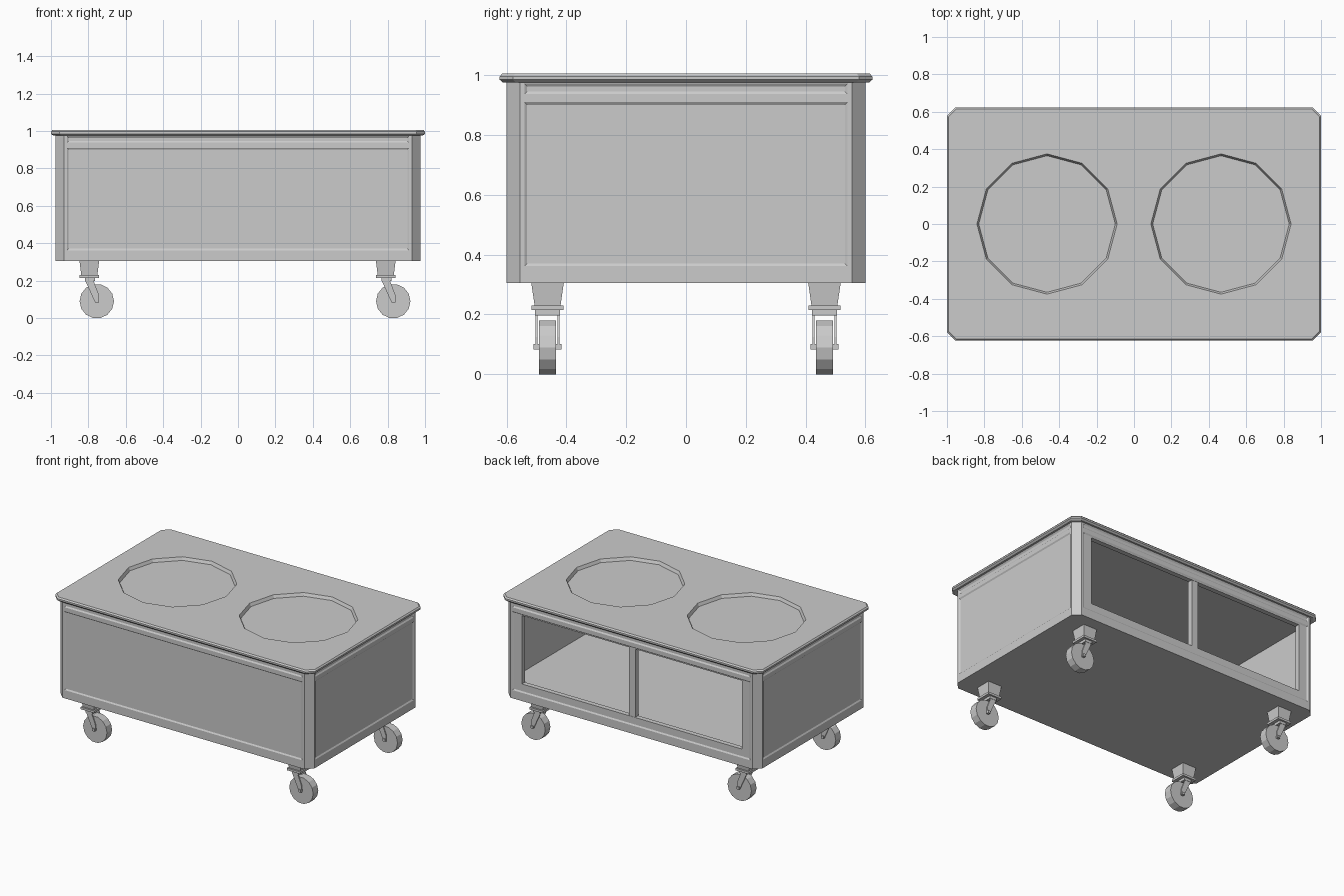
import bpy, bmesh, math

if "Cube" in bpy.data.objects:
    bpy.data.objects.remove(bpy.data.objects["Cube"])

grey = bpy.data.materials.new("plain_grey")
grey.diffuse_color = (0.6, 0.6, 0.6, 1)
grey.use_nodes = True
grey.node_tree.nodes["Principled BSDF"].inputs["Base Color"].default_value = grey.diffuse_color


def loft(name, rings):
    """Closed solid skinned through matching rings of points."""
    bm = bmesh.new()
    loops = [[bm.verts.new(p) for p in r] for r in rings]
    n = len(loops[0])
    for a, b in zip(loops, loops[1:]):
        for i in range(n):
            j = (i + 1) % n
            bm.faces.new((a[i], a[j], b[j], b[i]))
    bm.faces.new(loops[0])
    bm.faces.new(loops[-1])
    bmesh.ops.recalc_face_normals(bm, faces=bm.faces)
    me = bpy.data.meshes.new(name)
    bm.to_mesh(me)
    bm.free()
    me.materials.append(grey)
    ob = bpy.data.objects.new(name, me)
    bpy.context.collection.objects.link(ob)
    return ob


def rect(cx, cy, hx, hy, z):
    return [(cx - hx, cy - hy, z), (cx + hx, cy - hy, z),
            (cx + hx, cy + hy, z), (cx - hx, cy + hy, z)]


def octagon(hx, hy, c, z):
    return [(-hx + c, -hy, z), (hx - c, -hy, z), (hx, -hy + c, z), (hx, hy - c, z),
            (hx - c, hy, z), (-hx + c, hy, z), (-hx, hy - c, z), (-hx, -hy + c, z)]


def ngon(cx, cy, r, z, n):
    return [(cx + r * math.cos(2 * math.pi * i / n),
             cy + r * math.sin(2 * math.pi * i / n), z) for i in range(n)]


def box(name, x0, x1, y0, y1, z0, z1):
    c = ((x0 + x1) / 2, (y0 + y1) / 2, (x1 - x0) / 2, (y1 - y0) / 2)
    return loft(name, [rect(*c, z0), rect(*c, z1)])


def cut(ob, cutters):
    """Subtract the cutters, bake the result and remove them."""
    for c in cutters:
        c.hide_render = True
        m = ob.modifiers.new("cut", 'BOOLEAN')
        m.operation, m.solver, m.object = 'DIFFERENCE', 'EXACT', c
    bpy.context.view_layer.update()
    dg = bpy.context.evaluated_depsgraph_get()
    me = bpy.data.meshes.new_from_object(ob.evaluated_get(dg))
    ob.modifiers.clear()
    ob.data = me
    me.materials.clear()
    me.materials.append(grey)
    for p in me.polygons:
        p.material_index = 0
    for c in cutters:
        bpy.data.objects.remove(c)


# Cabinet body with chamfered corners
BX, BY, Z0, Z1 = 0.975, 0.6, 0.305, 0.98
body = loft("cabinet_body", [octagon(BX, BY, 0.045, z) for z in (Z0, Z1)])


# Shallow bevelled recess on one side of the body
def recess(axis, sign, half, z0, z1):
    d = BY if axis == 'y' else BX
    rings = []
    for off, inset in ((0.006, -0.009), (-0.006, 0.009)):
        h, a, b, s = half - inset, z0 + inset, z1 - inset, sign * (d + off)
        pts = [(-h, a), (h, a), (h, b), (-h, b)]
        rings.append([(u, s, z) if axis == 'y' else (s, u, z) for u, z in pts])
    return loft("recess_cutter", rings)


cutters = []
for axis, half in (('y', 0.915), ('x', 0.54)):
    for sign in (-1, 1):
        cutters.append(recess(axis, sign, half, 0.362, 0.91))
        cutters.append(recess(axis, sign, half, 0.937, 0.972))
# Hollow interior and rear opening
cutters.append(box("interior_cutter", -0.95, 0.95, -0.56, 0.56, 0.415, 0.955))
cutters.append(box("opening_cutter", -0.845, 0.845, 0.5, 0.7, 0.42, 0.895))
cut(body, cutters)

# Post in the middle of the rear opening
box("rear_post", -0.025, 0.025, 0.555, 0.592, 0.41, 0.9)

# Lid with bevelled rim and two round wells
lid = loft("lid", [octagon(0.988, 0.612, 0.043, 0.975), octagon(1.0, 0.623, 0.045, 0.985),
                   octagon(1.0, 0.623, 0.045, 0.996), octagon(0.992, 0.615, 0.043, 1.005)])
cut(lid, [loft("well_cutter", [ngon(sx * 0.465, 0, 0.365, 0.984, 12),
                               ngon(sx * 0.465, 0, 0.376, 1.007, 12)]) for sx in (-1, 1)])


# Outline in x and z extruded along y
def slab(name, pts, y0, y1):
    return loft(name, [[(x, y, z) for x, z in pts] for y in (y0, y1)])


# Casters, all trailing towards +x
for px in (-0.795, 0.79):
    for py in (-0.463, 0.463):
        wx, r = px + 0.04, 0.092
        # Tapered mount and flange
        loft("caster_mount", [rect(px, py, 0.043, 0.043, 0.228), rect(px, py, 0.053, 0.055, 0.31)])
        box("caster_flange", px - 0.053, px + 0.053, py - 0.054, py + 0.054, 0.215, 0.23)
        # Fork crown and two slanted legs
        box("fork_crown", px - 0.022, px + 0.03, py - 0.042, py + 0.042, 0.197, 0.216)
        leg = [(px - 0.022, 0.2), (px + 0.022, 0.2), (wx + 0.011, 0.125),
               (wx + 0.011, 0.083), (wx - 0.009, 0.083)]
        for s in (-1, 1):
            slab("fork_leg", leg, py + s * 0.033, py + s * 0.04)
        # Axle and wheel
        box("axle", wx - 0.009, wx + 0.009, py - 0.047, py + 0.047, 0.083, 0.101)
        n = 14
        ring = [(wx + r * math.sin(2 * math.pi * (i + 0.5) / n),
                 r - r * math.cos(2 * math.pi * (i + 0.5) / n)) for i in range(n)]
        low = min(z for _, z in ring)
        slab("wheel", [(x, z - low) for x, z in ring], py - 0.028, py + 0.028)
